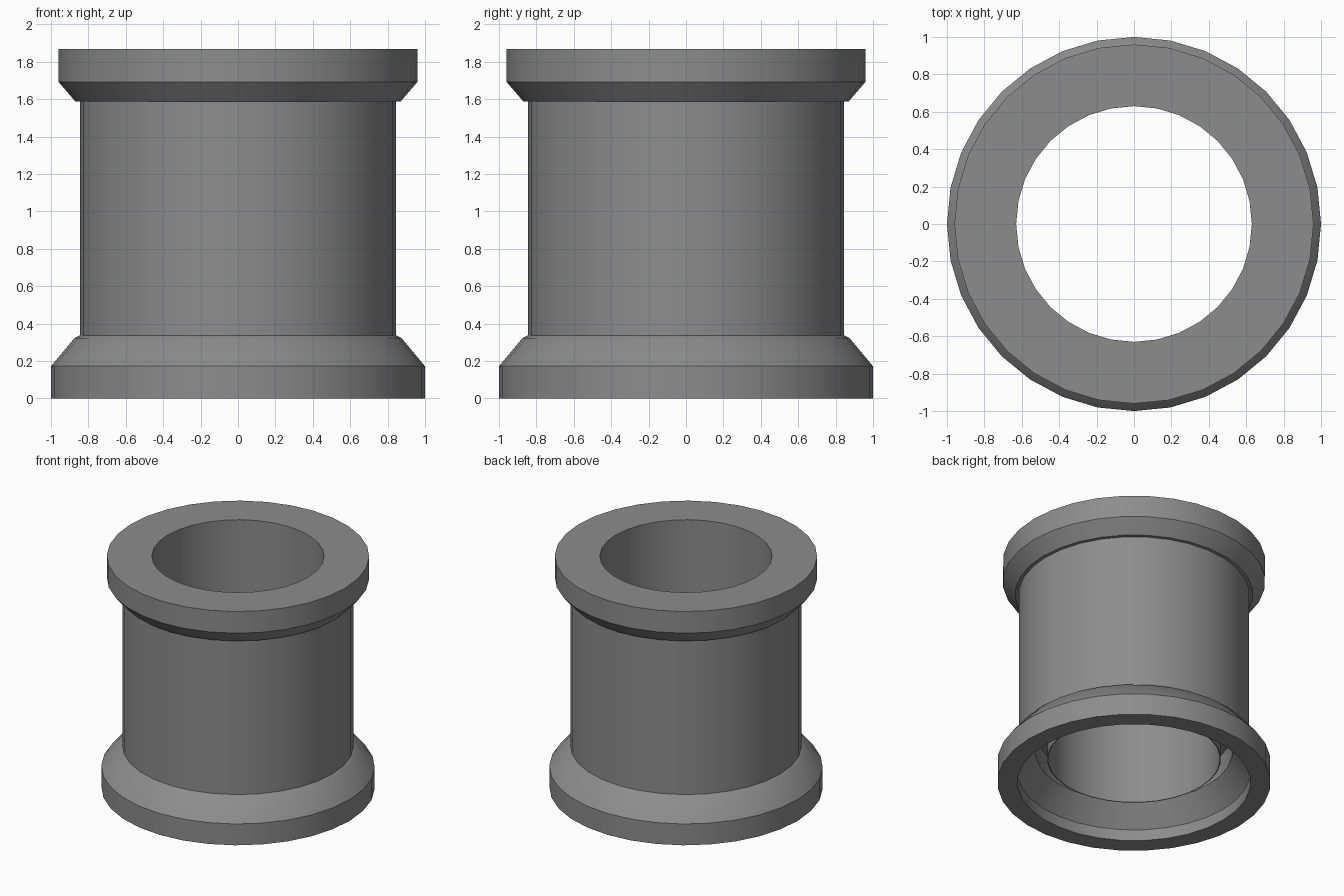
import bpy, bmesh
from math import cos, sin, tau, radians

if "Cube" in bpy.data.objects:
    bpy.data.objects.remove(bpy.data.objects["Cube"])

SIDES = 32

# Dark grey finish
grey = bpy.data.materials.new("dark_grey")
grey.diffuse_color = (0.265, 0.265, 0.265, 1)
grey.use_nodes = True
grey.node_tree.nodes["Principled BSDF"].inputs["Base Color"].default_value = grey.diffuse_color


def lathe(name, profile):
    """Revolve a closed (radius, height) profile around z."""
    bm = bmesh.new()
    rings = [[bm.verts.new((r * cos(tau * i / SIDES), r * sin(tau * i / SIDES), z))
              for i in range(SIDES)] for r, z in profile]
    for a, b in zip(rings, rings[1:] + rings[:1]):
        for i in range(SIDES):
            j = (i + 1) % SIDES
            bm.faces.new((a[i], a[j], b[j], b[i]))
    bmesh.ops.recalc_face_normals(bm, faces=bm.faces)
    # Smooth round the sides, crisp at the profile corners
    for f in bm.faces:
        f.smooth = True
    for e in bm.edges:
        e.smooth = e.calc_face_angle(0) < radians(25)
    mesh = bpy.data.meshes.new(name)
    bm.to_mesh(mesh)
    bm.free()
    mesh.materials.append(grey)
    obj = bpy.data.objects.new(name, mesh)
    bpy.context.collection.objects.link(obj)
    return obj


# Outer skin: base flange, straight barrel, top flange
outer = [(1.0, 0), (1.0, 0.172), (0.875, 0.322), (0.845, 0.337),
         (0.845, 1.587), (0.87, 1.588), (0.96, 1.693), (0.96, 1.868)]
# Bore down to its lower lip, then the recess under the base
inner = [(0.63, 1.868), (0.63, 0.195), (0.636, 0.195), (0.636, 0.42),
         (0.72, 0.42), (0.72, 0.255), (0.853, 0.09), (0.853, 0)]
lathe("flanged_sleeve", outer + inner)
